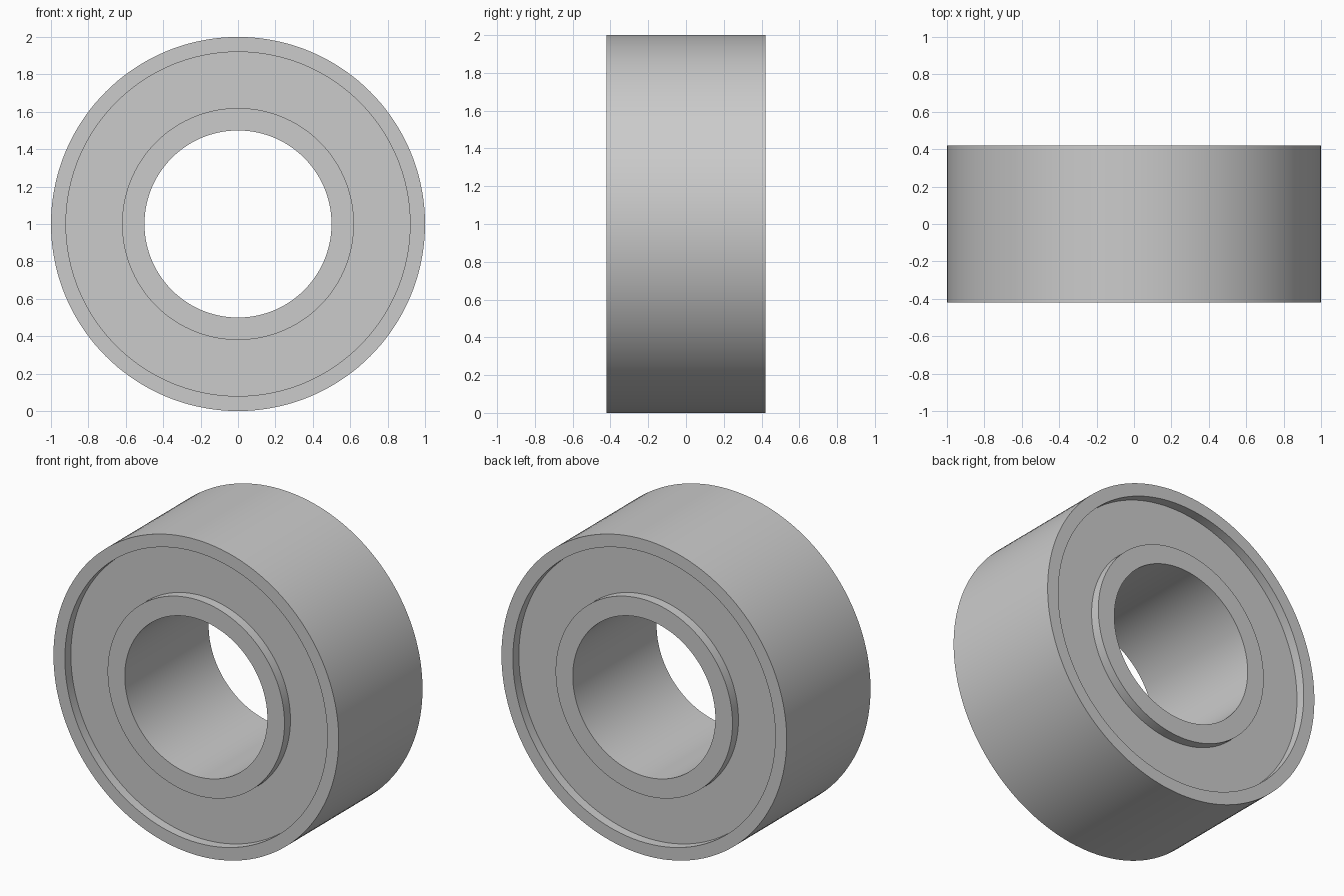
import bpy
import bmesh
from math import radians, tau
from mathutils import Matrix, Vector

cube = bpy.data.objects.get("Cube")
if cube:
    bpy.data.objects.remove(cube, do_unlink=True)

SEGMENTS = 144
HALF_WIDTH = 0.42
RECESS = 0.06
CENTRE = Vector((0, 0, 1))

steel = bpy.data.materials.new("grey_steel")
steel.use_nodes = True
colour = (0.6, 0.6, 0.6, 1)
steel.diffuse_color = colour
steel.node_tree.nodes["Principled BSDF"].inputs["Base Color"].default_value = colour


def ring(name, inner, outer, half):
    """Revolve a rectangular section around the y axis."""
    bm = bmesh.new()
    section = [(inner, -half), (outer, -half), (outer, half), (inner, half)]
    loops = []
    for i in range(SEGMENTS):
        turn = Matrix.Rotation(tau * i / SEGMENTS, 3, 'Y')
        loops.append([bm.verts.new(turn @ Vector((r, y, 0)) + CENTRE) for r, y in section])
    for i, a in enumerate(loops):
        b = loops[(i + 1) % SEGMENTS]
        for j in range(4):
            k = (j + 1) % 4
            bm.faces.new((a[j], a[k], b[k], b[j]))
    bmesh.ops.recalc_face_normals(bm, faces=bm.faces)
    mesh = bpy.data.meshes.new(name)
    bm.to_mesh(mesh)
    bm.free()
    mesh.materials.append(steel)
    obj = bpy.data.objects.new(name, mesh)
    bpy.context.collection.objects.link(obj)
    # Smooth round walls, crisp rims
    bpy.ops.object.select_all(action='DESELECT')
    obj.select_set(True)
    bpy.context.view_layer.objects.active = obj
    bpy.ops.object.shade_smooth_by_angle(angle=radians(30))


# Races stand proud of the shield on both sides
ring("outer_race", 0.92, 1.0, HALF_WIDTH)
ring("inner_race", 0.5, 0.62, HALF_WIDTH)
# Recessed shield, seated slightly into both races
ring("shield", 0.61, 0.93, HALF_WIDTH - RECESS)
